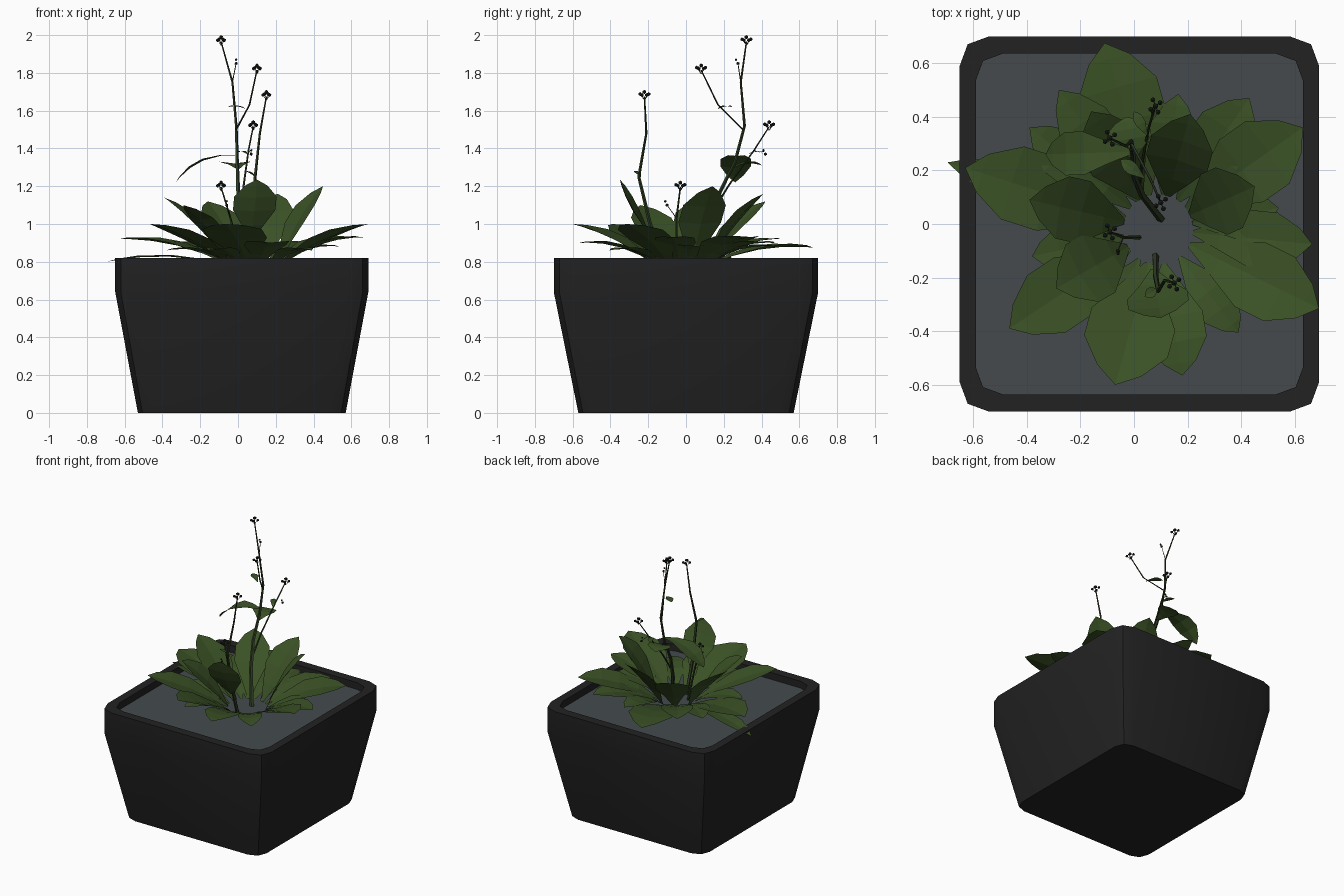
import bpy, bmesh, math
from mathutils import Vector as V

if "Cube" in bpy.data.objects:
    bpy.data.objects.remove(bpy.data.objects["Cube"])


def material(name, rgb):
    m = bpy.data.materials.new(name)
    m.diffuse_color = (*rgb, 1)
    m.use_nodes = True
    m.node_tree.nodes["Principled BSDF"].inputs["Base Color"].default_value = m.diffuse_color
    return m


POT = material("black_pot", (0.016, 0.016, 0.016))
SOIL = material("grey_gravel", (0.058, 0.068, 0.076))
LEAF = material("leaf_green", (0.043, 0.083, 0.019))
STEM = material("stem_green", (0.028, 0.045, 0.016))
BUD = material("dark_bud", (0.014, 0.018, 0.012))


def finish(bm, name, mat, smooth=None):
    me = bpy.data.meshes.new(name)
    bm.to_mesh(me)
    bm.free()
    ob = bpy.data.objects.new(name, me)
    bpy.context.collection.objects.link(ob)
    me.materials.append(mat)
    if smooth:
        bpy.ops.object.select_all(action='DESELECT')
        bpy.context.view_layer.objects.active = ob
        ob.select_set(True)
        bpy.ops.object.shade_smooth_by_angle(angle=math.radians(smooth))
    return ob


def ring(bm, hx, hy, z, c):
    """Rectangle with two-segment rounded corners, centred on the pot axis."""
    pts = []
    for sx, sy in ((1, 1), (-1, 1), (-1, -1), (1, -1)):
        q = [(hx, hy - c), (hx - .27 * c, hy - .27 * c), (hx - c, hy)]
        if sx * sy < 0:
            q.reverse()
        pts += [bm.verts.new((0.02 + sx * x, sy * y, z)) for x, y in q]
    return pts


def bridge(bm, a, b):
    n = len(a)
    for i in range(n):
        bm.faces.new((a[i], a[(i + 1) % n], b[(i + 1) % n], b[i]))


# Pot: tapered body, upright collar, rim and inner wall
bm = bmesh.new()
rings = [ring(bm, *r) for r in ((.55, .57, 0, .09), (.67, .70, .64, .11), (.67, .70, .82, .11),
                                (.61, .635, .82, .10), (.61, .635, .76, .10))]
bm.faces.new(rings[0][::-1])
for a, b in zip(rings, rings[1:]):
    bridge(bm, a, b)
finish(bm, "pot", POT, 35)

# Gravel surface
bm = bmesh.new()
bm.faces.new(ring(bm, .61, .635, .77, .10))
finish(bm, "gravel", SOIL)


def leaf(bm, base, tip, width, arch=0.05, fold=0.12):
    """Faceted leaf with a folded midrib, arching from base to tip."""
    base, tip = V(base), V(tip)
    d = tip - base
    side = d.cross(V((0, 0, 1))).normalized()
    up = side.cross(d).normalized()
    rows = []
    for t, w in ((0, .08), (.25, .5), (.5, .95), (.72, .95), (.9, .5), (1, 0)):
        c = base + d * t + up * (arch * 4 * t * (1 - t))
        h = width / 2 * w
        if w == 0:
            rows.append([bm.verts.new(c)] * 3)
        else:
            rows.append([bm.verts.new(c + side * s * h + up * (abs(s) * fold * h)) for s in (-1, 0, 1)])
    for a, b in zip(rows, rows[1:]):
        for i in (0, 1):
            vs = [a[i + 1], b[i + 1], b[i], a[i]]
            f = list(dict.fromkeys(vs))
            bm.faces.new(f)


# Rosette: tip x, y, z and width; bases sit on a small ring in the gravel
ROSETTE = [
    (-.11, .675, .875, .32), (-.63, .21, .92, .30), (-.695, .23, .80, .14), (.43, .47, .90, .24),
    (.63, .36, .93, .30), (.69, -.315, 1.0, .28), (.665, -.075, .93, .22), (.54, .06, .88, .18),
    (.39, -.405, .86, .17), (.18, -.565, .90, .24), (-.07, -.60, 1.0, .34), (-.465, -.39, 1.0, .27),
    (-.155, -.405, .86, .16), (-.39, .36, .90, .20), (-.28, .50, .92, .22), (.165, .485, .88, .18),
    (-.38, -.12, .86, .18),
    # upright inner leaves
    (.21, .41, 1.16, .25), (.45, .14, 1.20, .26), (-.39, .09, 1.14, .25), (-.29, -.24, 1.10, .26),
    (-.16, .42, 1.12, .24),
]
bm = bmesh.new()
CENTRE = V((.09, -.02, .775))
for x, y, z, w in ROSETTE:
    out = (V((x, y, 0)) - V((CENTRE.x, CENTRE.y, 0))).normalized()
    arch = .025 if z > .95 else .04
    leaf(bm, CENTRE + out * .13, (x, y, z), w, arch)
finish(bm, "rosette_leaves", LEAF)

# Leaves carried on the flower stems
bm = bmesh.new()
leaf(bm, (.0, .27, 1.36), (-.33, .26, 1.22), .17, .05)
leaf(bm, (.0, .24, 1.29), (-.03, .40, 1.31), .17, .02)
leaf(bm, (.07, -.17, .92), (.10, -.35, 1.235), .24, -.02)
leaf(bm, (.04, .17, 1.61), (-.05, .24, 1.62), .05, .008)
leaf(bm, (.05, .33, 1.37), (.0, .42, 1.38), .04, .008)
leaf(bm, (.09, -.24, 1.25), (.04, -.27, 1.28), .04, .005)
finish(bm, "stem_leaves", LEAF)


def tube(bm, pts, r0, r1, n=5):
    prev = None
    for i, p in enumerate(pts):
        r = r0 + (r1 - r0) * i / (len(pts) - 1)
        cur = [bm.verts.new(V(p) + V((r * math.cos(k * math.tau / n), r * math.sin(k * math.tau / n), 0)))
               for k in range(n)]
        if prev:
            bridge(bm, prev, cur)
        prev = cur
    bm.faces.new(prev)


# Flower stems: each path ends in a bud cluster
STEMS = [
    ("main_stem", .015, [(.10, .02, .77), (.03, .11, 1.0), (.0, .18, 1.17), (-.005, .26, 1.33),
                         (-.01, .31, 1.52), (-.03, .29, 1.75), (-.09, .32, 1.965)]),
    ("upper_branch", .006, [(-.01, .30, 1.50), (.06, .17, 1.63), (.10, .08, 1.815)]),
    ("back_stem", .007, [(.02, .15, 1.08), (.03, .23, 1.21), (.055, .36, 1.39), (.08, .44, 1.515)]),
    ("front_stem", .013, [(.08, -.12, .77), (.08, -.19, 1.0), (.09, -.25, 1.25), (.115, -.21, 1.48),
                          (.15, -.22, 1.675)]),
    ("short_stem", .008, [(.02, -.05, .77), (-.04, -.05, 1.03), (-.09, -.03, 1.195)]),
]
TWIGS = [[(-.03, .29, 1.75), (-.01, .275, 1.85)], [(.055, .36, 1.39), (.07, .42, 1.37)],
         [(-.04, -.05, 1.03), (-.06, -.10, 1.10)]]
buds = bmesh.new()


def bud(p, r):
    geo = bmesh.ops.create_icosphere(buds, subdivisions=1, radius=r)
    bmesh.ops.translate(buds, verts=geo['verts'], vec=p)


for name, r, path in STEMS:
    bm = bmesh.new()
    tube(bm, path, r, .004)
    end = V(path[-1])
    for k in range(4):  # short flower stalks
        a = k * math.tau / 4 + .5
        tip = end + V((.02 * math.cos(a), .026 * math.sin(a), .008 + .005 * (k % 2)))
        tube(bm, [end - V((0, 0, .02)), tip], .002, .002, 3)
        bud(tip, .010)
    bud(end + V((0, 0, .024)), .011)
    finish(bm, name, STEM)
bm = bmesh.new()
for path in TWIGS:
    tube(bm, path, .003, .002, 4)
    bud(V(path[1]), .009)
    bud(V(path[1]) + V((0, -.01, .02)), .007)
finish(bm, "side_twigs", STEM)
finish(buds, "flower_buds", BUD)
